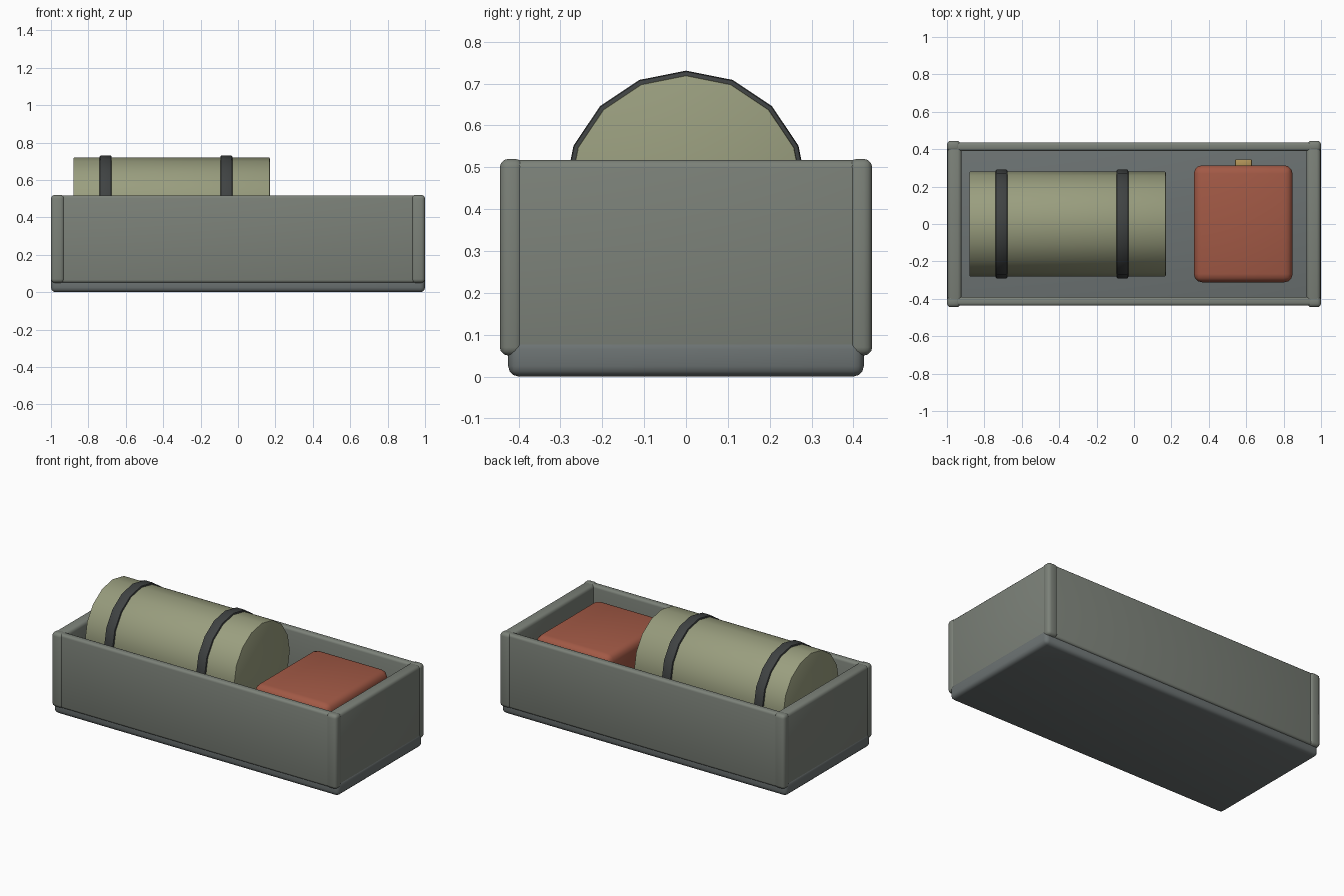
import bpy, math

if "Cube" in bpy.data.objects:
    bpy.data.objects.remove(bpy.data.objects["Cube"])


def material(name, rgb):
    m = bpy.data.materials.new(name)
    m.diffuse_color = (*rgb, 1)
    m.use_nodes = True
    m.node_tree.nodes["Principled BSDF"].inputs["Base Color"].default_value = m.diffuse_color
    return m


TRAY = material("tray_green_grey", (0.20, 0.22, 0.19))
BASE = material("base_grey", (0.15, 0.17, 0.17))
CANVAS = material("canvas", (0.32, 0.34, 0.21))
STRAP = material("strap_dark", (0.05, 0.055, 0.055))
RED = material("case_red", (0.36, 0.10, 0.06))
BRASS = material("latch_brass", (0.45, 0.30, 0.10))


def finish(ob, name, mat, bevel, segments=3):
    ob.name = name
    ob.data.materials.append(mat)
    if bevel:
        b = ob.modifiers.new("bevel", 'BEVEL')
        b.width, b.segments = bevel, segments
        b.limit_method, b.angle_limit = 'ANGLE', math.radians(40)
        bpy.ops.object.modifier_apply(modifier=b.name)
    bpy.ops.object.shade_smooth_by_angle(angle=math.radians(35))
    return ob


def box(name, lo, hi, mat, bevel, segments=3):
    bpy.ops.mesh.primitive_cube_add(size=1, location=[(a + b) / 2 for a, b in zip(lo, hi)])
    ob = bpy.context.object
    ob.scale = [b - a for a, b in zip(lo, hi)]
    bpy.ops.object.transform_apply(location=False, rotation=False, scale=True)
    return finish(ob, name, mat, bevel, segments)


def roll(name, x0, x1, r, mat, bevel):
    # 16-sided cylinder along x with a vertex at the top
    bpy.ops.mesh.primitive_cylinder_add(vertices=16, radius=r, depth=x1 - x0,
                                        location=((x0 + x1) / 2, 0, 0.44),
                                        rotation=(0, math.pi / 2, 0))
    return finish(bpy.context.object, name, mat, bevel, 2)


# Tray floor
box("tray_base", (-1, -0.425, 0), (1, 0.425, 0.09), BASE, 0.025)

# Tray walls and corner posts
for s, side in ((-1, "front"), (1, "back")):
    y = sorted((s * 0.39, s * 0.437))
    box(side + "_wall", (-0.98, y[0], 0.05), (0.98, y[1], 0.518), TRAY, 0.015)
    for t, end in ((-1, "left"), (1, "right")):
        x = sorted((t * 0.928, t * 1.0))
        yp = sorted((s * 0.388, s * 0.445))
        box(f"{side}_{end}_post", (x[0], yp[0], 0.05), (x[1], yp[1], 0.52), TRAY, 0.02)
for t, end in ((-1, "left"), (1, "right")):
    x = sorted((t * 0.922, t * 0.997))
    box(end + "_wall", (x[0], -0.42, 0.05), (x[1], 0.42, 0.518), TRAY, 0.02)

# Bedroll with two straps
roll("bedroll", -0.88, 0.17, 0.28, CANVAS, 0.005)
for i, x in enumerate((-0.708, -0.062)):
    roll(f"bedroll_strap_{i + 1}", x - 0.032, x + 0.032, 0.291, STRAP, 0.008)

# Red case with its latch
box("case", (0.32, -0.312, 0.09), (0.848, 0.314, 0.49), RED, 0.045)
box("case_latch", (0.54, 0.30, 0.32), (0.63, 0.346, 0.40), BRASS, 0.006, 2)
